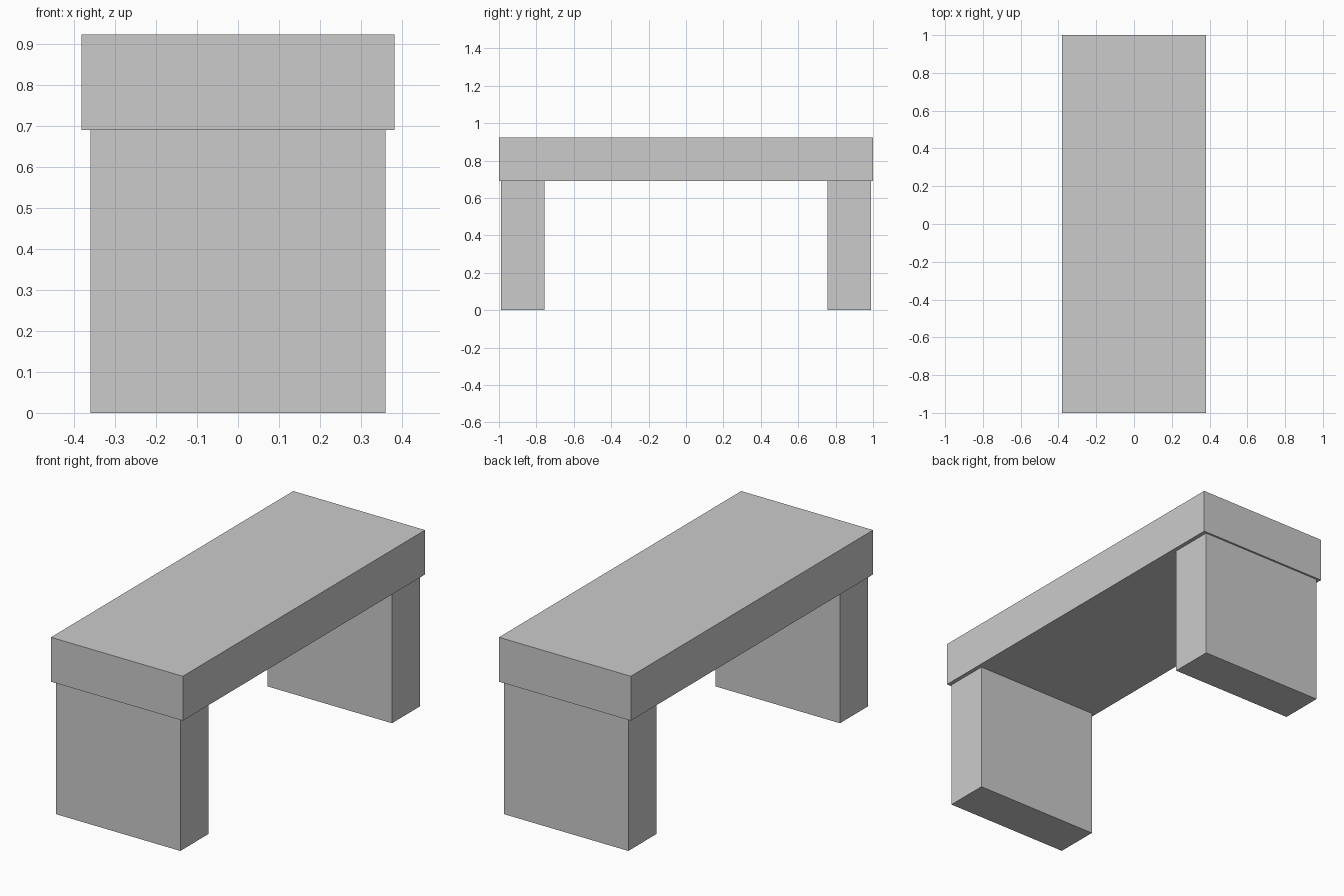
import bpy

if "Cube" in bpy.data.objects:
    bpy.data.objects.remove(bpy.data.objects["Cube"])


def box(name, x, y, z):
    """Axis-aligned box from (min, max) ranges, with scale baked into the mesh."""
    bpy.ops.mesh.primitive_cube_add(size=1)
    obj = bpy.context.object
    obj.name = name
    ranges = (x, y, z)
    for v in obj.data.vertices:
        v.co = [lo if c < 0 else hi for c, (lo, hi) in zip(v.co, ranges)]
    return obj


LEG_HEIGHT = 0.69

# Thick slab top
box("bench_top", (-0.381, 0.381), (-1, 1), (LEG_HEIGHT, 0.922))

# Two slab legs, slightly inset from the top
for name, side in (("front_leg", -1), ("back_leg", 1)):
    box(name, (-0.36, 0.36), sorted((side * 0.757, side * 0.99)), (0, LEG_HEIGHT))
